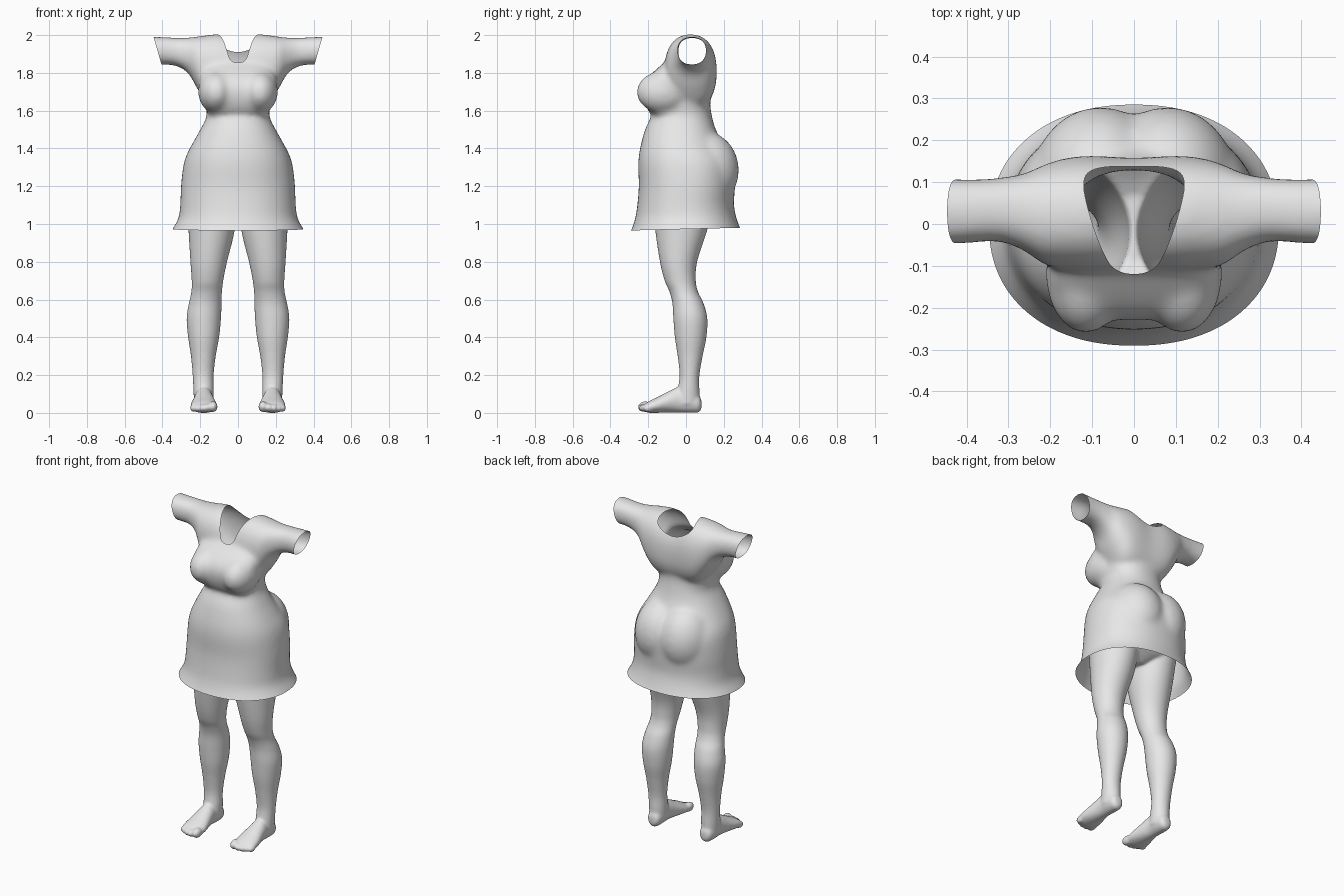
import bpy, bmesh, math
from mathutils import Matrix

if "Cube" in bpy.data.objects:
    bpy.data.objects.remove(bpy.data.objects["Cube"])

grey = bpy.data.materials.new("light_grey")
grey.use_nodes = True
grey.diffuse_color = (0.8, 0.8, 0.8, 1)
grey.node_tree.nodes["Principled BSDF"].inputs["Base Color"].default_value = (0.8, 0.8, 0.8, 1)


def spline(stations, steps=5):
    """Catmull-Rom samples through the stations."""
    pts = [stations[0]] + list(stations) + [stations[-1]]
    out = []
    for a, b, c, d in zip(pts, pts[1:], pts[2:], pts[3:]):
        for k in range(steps):
            t = k / steps
            out.append([q + 0.5 * t * (r - p + t * (2 * p - 5 * q + 4 * r - s + t * (3 * (q - r) + s - p)))
                        for p, q, r, s in zip(a, b, c, d)])
    return out + [list(stations[-1])]


def loft(bm, stations, axis, power=2.0, side=1, sides=48):
    """Closed skin; a station is (position, low and high of each other axis)."""
    others = [i for i in range(3) if i != axis]
    rings = []
    for pos, a0, a1, b0, b1 in spline(stations):
        ring = []
        for k in range(sides):
            ang = math.tau * k / sides
            c, s = math.cos(ang), math.sin(ang)
            co = [pos] * 3
            co[others[0]] = (a0 + a1 + (a1 - a0) * math.copysign(abs(c) ** (2 / power), c)) / 2
            co[others[1]] = (b0 + b1 + (b1 - b0) * math.copysign(abs(s) ** (2 / power), s)) / 2
            ring.append(bm.verts.new((side * co[0], co[1], co[2])))
        rings.append(ring)
    faces = [bm.faces.new(rings[0]), bm.faces.new(rings[-1][::-1])]
    for r, q in zip(rings, rings[1:]):
        for k in range(sides):
            n = (k + 1) % sides
            faces.append(bm.faces.new((r[k], q[k], q[n], r[n])))
    bmesh.ops.recalc_face_normals(bm, faces=faces)


def ball(bm, centre, radii):
    m = Matrix.Translation(centre) @ Matrix.Diagonal((*radii, 1))
    bmesh.ops.create_uvsphere(bm, u_segments=32, v_segments=20, radius=1, matrix=m)


def new_object(name, bm):
    me = bpy.data.meshes.new(name)
    bm.to_mesh(me)
    bm.free()
    me.materials.append(grey)
    ob = bpy.data.objects.new(name, me)
    bpy.context.collection.objects.link(ob)
    return ob


def fuse(ob, voxel, rounds, cutter=None):
    """Merge the parts into one smooth skin and return it as a bmesh."""
    rm = ob.modifiers.new("fuse", 'REMESH')
    rm.mode, rm.voxel_size = 'VOXEL', voxel
    sm = ob.modifiers.new("soften", 'SMOOTH')
    sm.factor, sm.iterations = 0.5, rounds
    if cutter:
        bo = ob.modifiers.new("opening", 'BOOLEAN')
        bo.operation, bo.solver, bo.object = 'DIFFERENCE', 'EXACT', cutter
    bpy.context.view_layer.update()
    me = bpy.data.meshes.new_from_object(ob.evaluated_get(bpy.context.evaluated_depsgraph_get()))
    bm = bmesh.new()
    bm.from_mesh(me)
    bpy.data.meshes.remove(me)
    ob.modifiers.clear()
    return bm


def trim(bm, point, normal, above=0.0):
    """Cut away what lies beyond a plane, touching only faces above a height."""
    faces = [f for f in bm.faces if f.calc_center_median().z > above]
    edges = {e for f in faces for e in f.edges}
    verts = {v for f in faces for v in f.verts}
    bmesh.ops.bisect_plane(bm, geom=[*verts, *edges, *faces], dist=1e-6,
                           plane_co=point, plane_no=normal, clear_outer=True)


def finish(ob, bm):
    for f in bm.faces:
        f.smooth = True
        f.material_index = 0
    bm.to_mesh(ob.data)
    bm.free()
    while len(ob.data.materials) > 1:
        ob.data.materials.pop()


# Dress: skirt and waist
bm = bmesh.new()
body = [(0.92, .38, -.315, .315), (0.97, .349, -.289, .29), (1.03, .316, -.269, .268),
        (1.1, .306, -.258, .254), (1.2, .302, -.25, .26), (1.3, .291, -.253, .262),
        (1.36, .275, -.25, .243), (1.42, .245, -.239, .2), (1.5, .2, -.217, .158), (1.57, .167, -.185, .138),
        (1.64, .172, -.17, .128), (1.72, .183, -.16, .138), (1.8, .165, -.12, .145)]
loft(bm, [(z, -w, w, f, b) for z, w, f, b in body], 2, 2.2)

# Dress: shoulders and sleeves
half = [(0, -.115, .158, 1.6, 1.988), (.1, -.115, .163, 1.61, 2.004), (.16, -.11, .158, 1.64, 2.0),
        (.215, -.097, .142, 1.715, 1.992), (.26, -.066, .122, 1.793, 1.987), (.32, -.043, .111, 1.834, 1.986),
        (.4, -.046, .107, 1.844, 1.99), (.5, -.052, .112, 1.838, 1.993)]
loft(bm, [(-s[0], *s[1:]) for s in half[:0:-1]] + half, 0, 2.3)

# Dress: bust bridged by cloth, then sloping up to the neckline
bust = [(1.575, .15, -.175), (1.6, .165, -.2), (1.65, .19, -.222), (1.71, .207, -.23), (1.76, .205, -.213),
        (1.8, .19, -.178), (1.85, .155, -.122), (1.9, .11, -.075)]
loft(bm, [(z, -w, w, f, .02) for z, w, f in bust], 2, 2.9)

# Dress: rounded bust sides and seat
for s in (-1, 1):
    ball(bm, (s * .115, -.12, 1.698), (.096, .142, .112))
    ball(bm, (s * .08, .1, 1.285), (.165, .18, .205))
dress = new_object("dress", bm)

# Neck opening cutter
outline = [(0, -.12), (.03, -.115), (.058, -.095), (.085, -.04), (.108, .03),
           (.12, .09), (.11, .122), (.07, .136), (0, .138)]
outline = [tuple(p) for p in spline(outline, 4)]
outline += [(-x, y) for x, y in outline[-2:0:-1]]
bm = bmesh.new()
base = bm.faces.new([bm.verts.new((x, y, 1.72)) for x, y in outline])
up = bmesh.ops.extrude_face_region(bm, geom=[base])["geom"]
bmesh.ops.translate(bm, verts=[v for v in up if isinstance(v, bmesh.types.BMVert)], vec=(0, 0, .4))
bmesh.ops.recalc_face_normals(bm, faces=bm.faces[:])
for f in bm.faces:
    f.material_index = 1
cutter = new_object("neck_cutter", bm)
for ob in (dress, cutter):
    ob.data.materials.append(grey)
cutter.hide_render = True

# Cut the dress open at neck, hem and cuffs
bm = fuse(dress, 0.011, 22, cutter)
bmesh.ops.delete(bm, geom=[f for f in bm.faces if f.material_index == 1], context='FACES')
trim(bm, (0, 0, .973), (0, .025, -1))
for s in (-1, 1):
    trim(bm, (s * .425, 0, 1.915), (s * .14, 0, -.04), above=1.65)
finish(dress, bm)
bpy.data.objects.remove(cutter)

# Legs with feet and toes, joined by the hips under the skirt
leg = [(1.16, .0, .27, -.18, .16), (.97, .017, .262, -.163, .113), (.8, .058, .252, -.138, .059),
       (.7, .078, .245, -.113, .052), (.64, .085, .247, -.087, .064), (.58, .087, .26, -.072, .093),
       (.5, .09, .272, -.067, .113), (.4, .1, .264, -.059, .108), (.3, .118, .249, -.044, .088),
       (.2, .129, .24, -.034, .071), (.12, .128, .236, -.046, .071), (.05, .13, .232, -.062, .073)]
foot = [(.082, .16, .2, .025, .07), (.065, .142, .22, .006, .1), (.02, .135, .228, .004, .12),
        (-.04, .133, .23, .006, .138), (-.09, .124, .238, .006, .117), (-.15, .112, .25, .004, .087),
        (-.195, .11, .252, .004, .066), (-.215, .117, .245, .01, .053)]
toes = [(.132, -.216, .024), (.164, -.226, .018), (.191, -.222, .017), (.215, -.212, .016), (.237, -.2, .016)]
hips = [(1.03, .04, -.09, .07), (1.06, .13, -.15, .12), (1.1, .255, -.185, .16), (1.2, .275, -.21, .2)]
bm = bmesh.new()
loft(bm, [(z, -w, w, f, b) for z, w, f, b in hips], 2, 2.2)
for side in (-1, 1):
    loft(bm, leg, 2, 2, side)
    loft(bm, foot, 1, 2, side)
    for x, y, r in toes:
        ball(bm, (side * x, y, r + .012), (r, r * 1.6, r * 1.2))
legs = new_object("legs", bm)
bm = fuse(legs, 0.007, 8)
trim(bm, (0, 0, 1.15), (0, 0, 1))
low = min(v.co.z for v in bm.verts)
for v in bm.verts:
    v.co.z -= low * max(0, 1 - v.co.z / .3)
finish(legs, bm)
